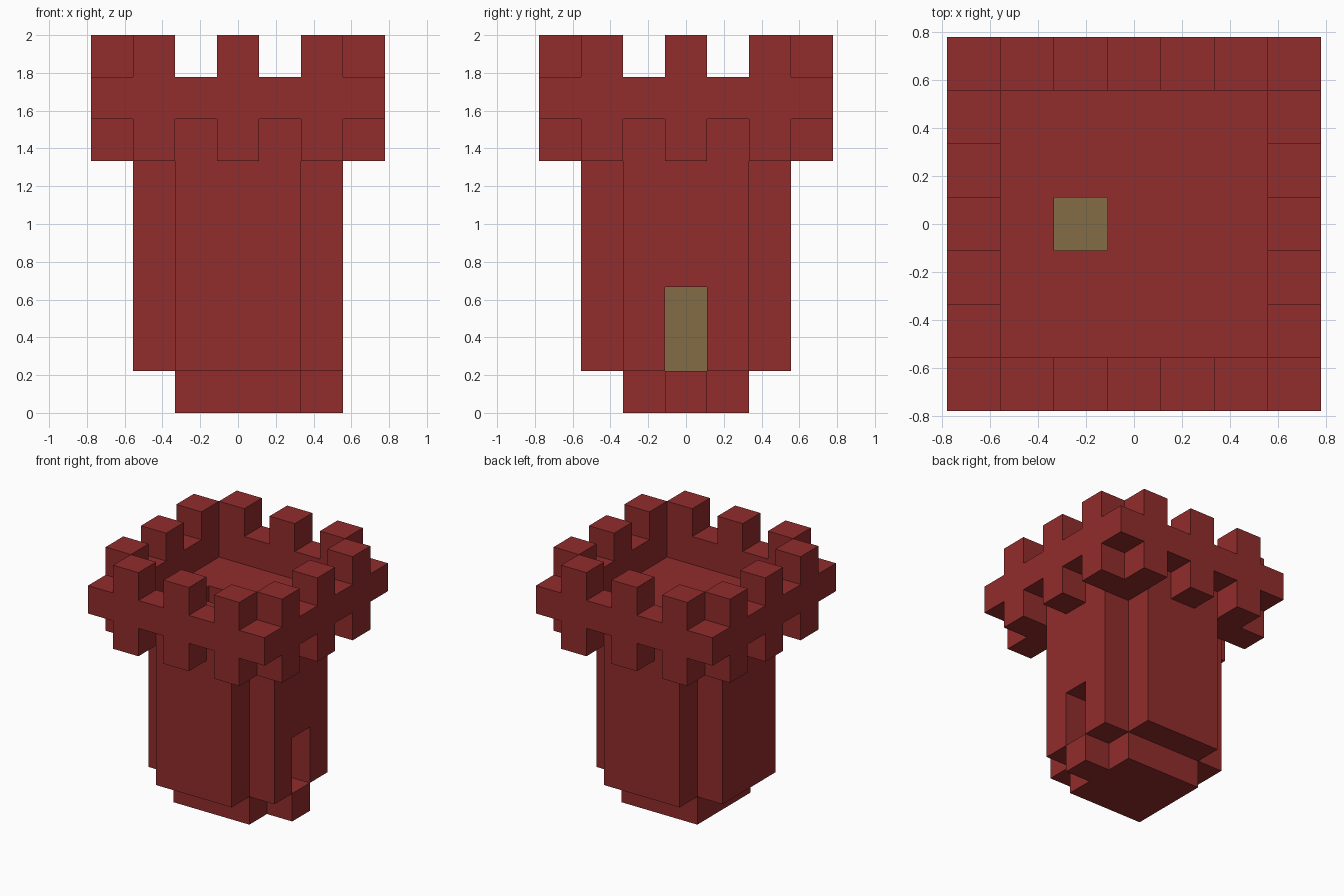
import bpy
import bmesh

U = 2 / 9  # one building block


def material(name, rgb):
    mat = bpy.data.materials.new(name)
    mat.use_nodes = True
    mat.diffuse_color = (*rgb, 1)
    mat.node_tree.nodes["Principled BSDF"].inputs["Base Color"].default_value = (*rgb, 1)
    return mat


def finish(name, bm, mat):
    bmesh.ops.recalc_face_normals(bm, faces=bm.faces)
    bmesh.ops.scale(bm, vec=(U, U, U), verts=bm.verts)
    mesh = bpy.data.meshes.new(name)
    bm.to_mesh(mesh)
    bm.free()
    mesh.materials.append(mat)
    obj = bpy.data.objects.new(name, mesh)
    bpy.context.collection.objects.link(obj)
    return obj


def box(name, x, y, z, mat):
    """Box from (low, high) pairs, in blocks."""
    bm = bmesh.new()
    bmesh.ops.create_cube(bm, size=1)
    for v in bm.verts:
        v.co = [r[0] if c < 0 else r[1] for c, r in zip(v.co, (x, y, z))]
    return finish(name, bm, mat)


def frame(name, outer, inner, z, mat):
    """Rectangular slab with a rectangular hole; rects are x0, x1, y0, y1."""
    bm = bmesh.new()
    loops = []
    for x0, x1, y0, y1 in (outer, inner):
        for h in z:
            corners = ((x0, y0), (x1, y0), (x1, y1), (x0, y1))
            loops.append([bm.verts.new((px, py, h)) for px, py in corners])
    out_low, out_high, in_low, in_high = loops
    for a, b in ((out_low, out_high), (out_high, in_high), (in_high, in_low), (in_low, out_low)):
        for i in range(4):
            j = (i + 1) % 4
            bm.faces.new((a[i], a[j], b[j], b[i]))
    return finish(name, bm, mat)


def side_block(name, side, k, z, mat):
    """Single block on the rim of the given side, k blocks from its middle."""
    axis, sign = side
    rim = sorted((sign * 2.5, sign * 3.5))
    along = (k - 0.5, k + 0.5)
    x, y = (rim, along) if axis == "x" else (along, rim)
    return box(name, x, y, z, mat)


if "Cube" in bpy.data.objects:
    bpy.data.objects.remove(bpy.data.objects["Cube"], do_unlink=True)

brick = material("brick_red", (0.287, 0.025, 0.025))
wood = material("ladder_tan", (0.231, 0.150, 0.059))

# Footing and doorstep
box("base", (-1.5, 1.5), (-1.5, 1.5), (0, 1), brick)
box("doorstep", (1.5, 2.5), (-0.5, 0.5), (0, 1), brick)

# Walls around the hollow room
box("front_wall", (-1.5, 1.5), (-2.5, -1.5), (1, 6), brick)
box("back_wall", (-1.5, 1.5), (1.5, 2.5), (1, 6), brick)
box("left_wall", (-2.5, -1.5), (-1.5, 1.5), (1, 6), brick)

# Door wall: arch-shaped profile pushed out by one block
bm = bmesh.new()
profile = [(-1.5, 1), (-0.5, 1), (-0.5, 3), (0.5, 3), (0.5, 1), (1.5, 1), (1.5, 6), (-1.5, 6)]
face = bm.faces.new([bm.verts.new((1.5, y, z)) for y, z in profile])
pushed = bmesh.ops.extrude_face_region(bm, geom=[face], use_keep_orig=True)
moved = [g for g in pushed["geom"] if isinstance(g, bmesh.types.BMVert)]
bmesh.ops.translate(bm, vec=(1, 0, 0), verts=moved)
finish("door_wall", bm, brick)

# Ladder column under the hatch
box("ladder", (-1.5, -0.5), (-0.5, 0.5), (1, 6), wood)

# Deck with hatch, and the overhanging parapet
frame("deck", (-2.5, 2.5, -2.5, 2.5), (-1.5, -0.5, -0.5, 0.5), (6, 7), brick)
frame("parapet", (-3.5, 3.5, -3.5, 3.5), (-2.5, 2.5, -2.5, 2.5), (7, 8), brick)

# Corbels below and merlons above the parapet
for side in (("x", 1), ("x", -1), ("y", 1), ("y", -1)):
    for k in (-2, 0, 2):
        side_block("corbel", side, k, (6, 7), brick)
        side_block("merlon", side, k, (8, 9), brick)
